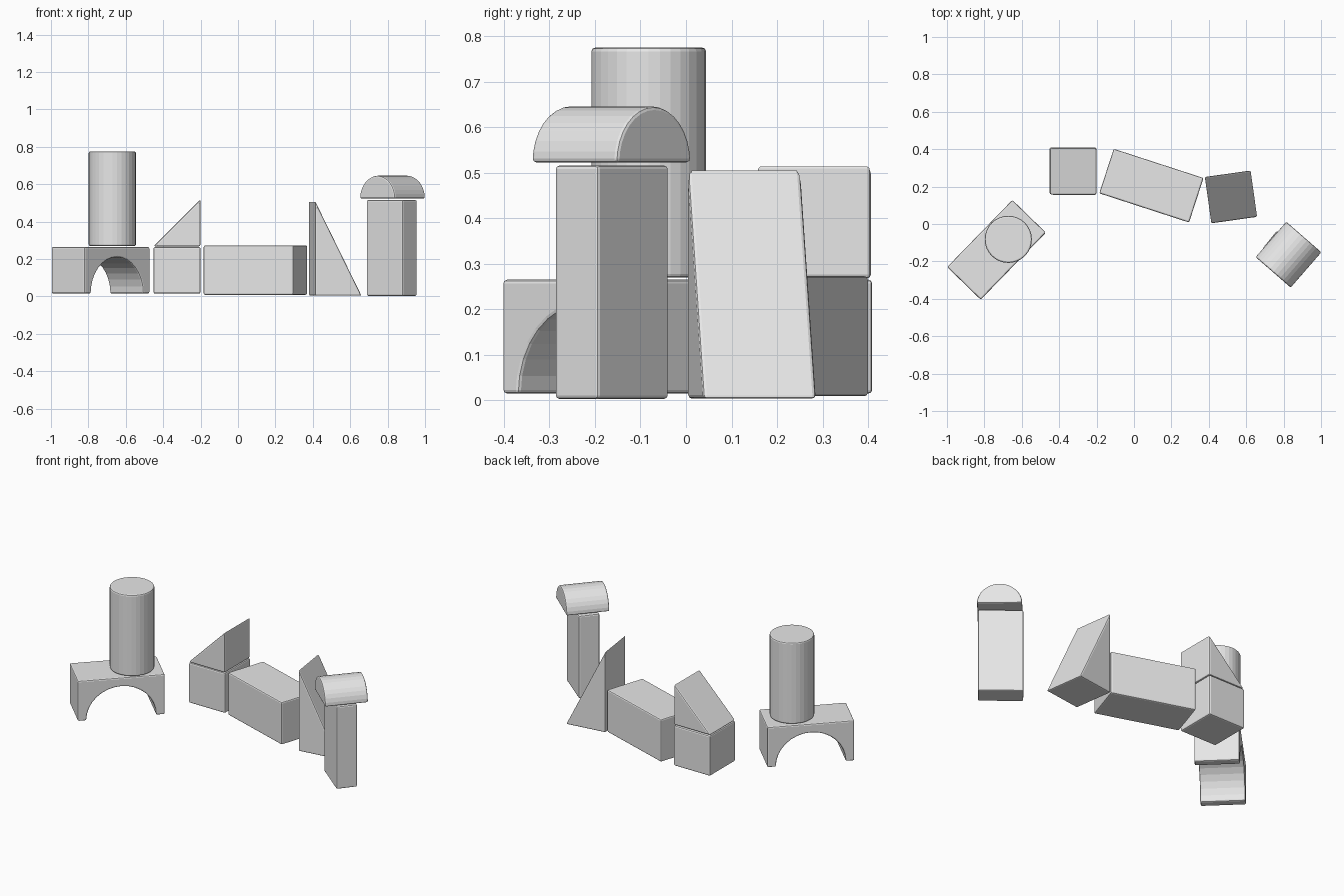
import bpy
import bmesh
from math import cos, sin, pi, radians

old = bpy.data.objects.get("Cube")
if old:
    bpy.data.objects.remove(old)

wood = bpy.data.materials.new("plain light grey")
wood.use_nodes = True
wood.diffuse_color = (0.8, 0.8, 0.8, 1)
wood.node_tree.nodes["Principled BSDF"].inputs["Base Color"].default_value = (0.8, 0.8, 0.8, 1)


def arc(radius, height, steps):
    """Half-ellipse points from right to left."""
    return [(radius * cos(pi * i / steps), height * sin(pi * i / steps)) for i in range(steps + 1)]


def block(name, profile, depth, location, turn=0, upright=False):
    """Extrude an outline into a toy block with softly rounded edges."""
    bm = bmesh.new()
    if upright:
        verts = [bm.verts.new((a, b, 0)) for a, b in profile]
        push = (0, 0, depth)
    else:
        verts = [bm.verts.new((a, -depth / 2, b)) for a, b in profile]
        push = (0, depth, 0)
    face = bm.faces.new(verts)
    extruded = bmesh.ops.extrude_face_region(bm, geom=[face])
    moved = [g for g in extruded["geom"] if isinstance(g, bmesh.types.BMVert)]
    bmesh.ops.translate(bm, verts=moved, vec=push)
    bmesh.ops.recalc_face_normals(bm, faces=bm.faces)
    mesh = bpy.data.meshes.new(name)
    bm.to_mesh(mesh)
    bm.free()
    mesh.materials.append(wood)
    obj = bpy.data.objects.new(name, mesh)
    bpy.context.collection.objects.link(obj)
    obj.location = location
    obj.rotation_euler.z = radians(turn)
    bevel = obj.modifiers.new("rounded edges", "BEVEL")
    bevel.width = 0.008
    bevel.segments = 2
    bevel.limit_method = "ANGLE"
    bevel.angle_limit = radians(30)
    return obj


def box(width, height):
    w = width / 2
    return [(-w, 0), (w, 0), (w, height), (-w, height)]


S = 0.25   # unit block side
H = S / 2

# Bridge and the column standing on it
bridge = [(-S, 0), (-S, S), (S, S), (S, 0)] + arc(0.2, 0.195, 16)
block("arch_block", bridge, S, (-0.735, -0.138, 0.015), 45.8)
circle = [(0.126 * cos(2 * pi * i / 32), 0.126 * sin(2 * pi * i / 32)) for i in range(32)]
block("round_column", circle, 0.505, (-0.672, -0.082, 0.27), upright=True)

# Cube with a ramp on top
block("cube_block", box(S, S), S, (-0.326, 0.284, 0.015))
block("small_ramp", [(-H, 0), (H, 0), (H, S)], S, (-0.326, 0.281, 0.268))

# Long lying block
block("long_block", box(0.505, 0.264), S, (0.093, 0.205, 0.009), -18)

# Tall ramp
block("tall_ramp", [(-H, 0), (H, 0), (-H, 0.505)], S, (0.52, 0.145, 0.004), 8)

# Standing block with a half-round cap
block("standing_block", box(S, 0.513), 0.122, (0.822, -0.163, 0.003), -39)
block("half_round_cap", arc(H, 0.123, 16), S, (0.826, -0.164, 0.523), -41)
